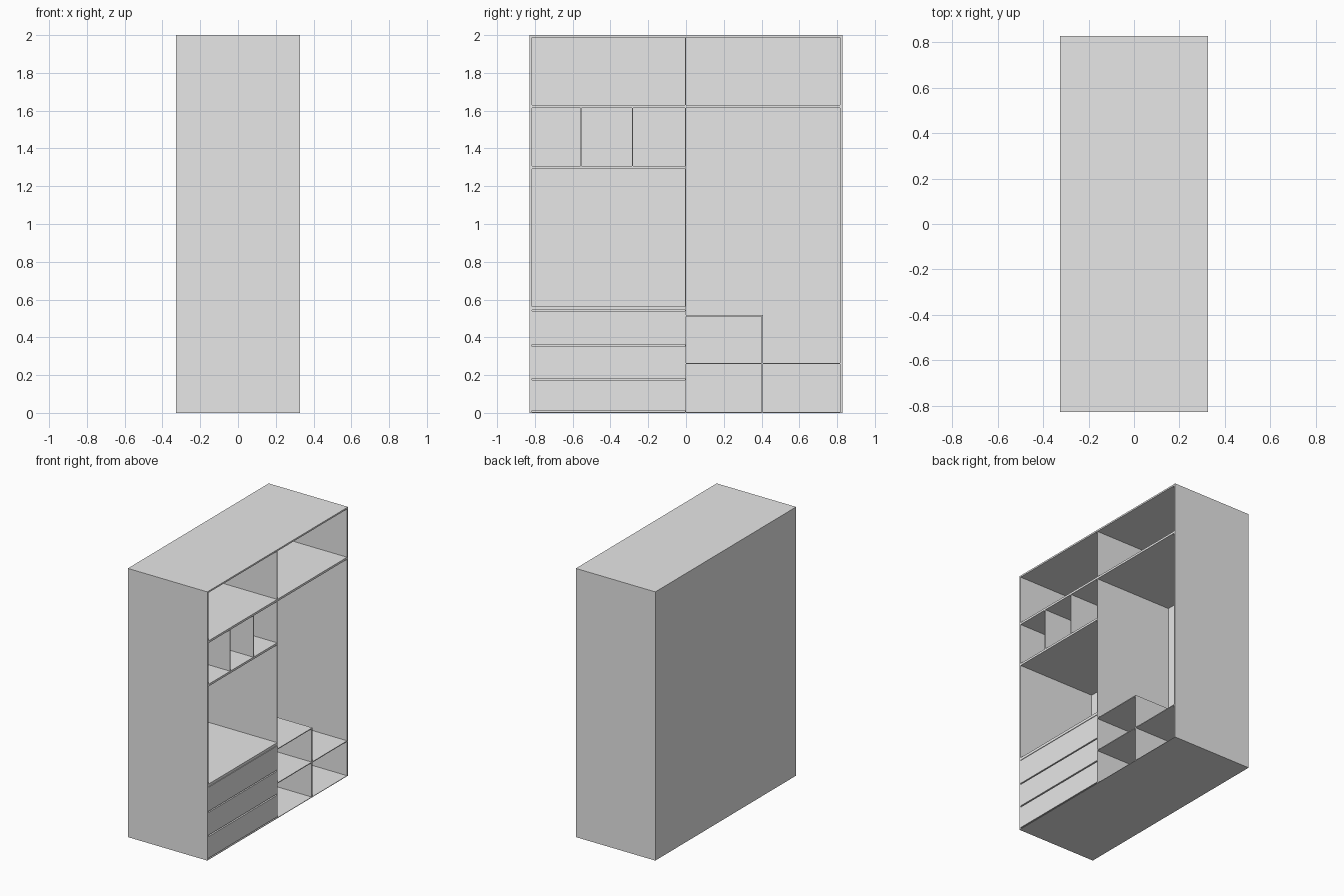
import bpy
import bmesh
from mathutils import Matrix, Vector

if "Cube" in bpy.data.objects:
    bpy.data.objects.remove(bpy.data.objects["Cube"])

grey = bpy.data.materials.new("light_grey")
grey.use_nodes = True
grey.diffuse_color = (0.8, 0.8, 0.8, 1)
grey.node_tree.nodes["Principled BSDF"].inputs["Base Color"].default_value = (0.8, 0.8, 0.8, 1)

# Overall extents; the open side faces +x
X, Y, H = 0.327, 0.828, 2.0
SIDE = 0.012            # carcass board
THIN = 0.006            # thin partition
BACK = -X + 0.02        # inner face of the back board
INNER = Y - SIDE


def board(name, x, y, z):
    """Box spanning the given (low, high) ranges."""
    low, high = (Vector(p) for p in zip(x, y, z))
    bm = bmesh.new()
    bmesh.ops.create_cube(bm, size=1, matrix=Matrix.Translation((low + high) / 2)
                          @ Matrix.Diagonal((high - low).to_4d()))
    mesh = bpy.data.meshes.new(name)
    bm.to_mesh(mesh)
    bm.free()
    mesh.materials.append(grey)
    obj = bpy.data.objects.new(name, mesh)
    bpy.context.collection.objects.link(obj)
    return obj


def upright(name, y, z, thick=THIN):
    board(name, (BACK, X), (y - thick / 2, y + thick / 2), z)


def shelf(name, y, top, thick):
    board(name, (BACK, X), y, (top - thick, top))


# Carcass
board("side_right", (-X, X), (-Y, -INNER), (0, H))
board("side_left", (-X, X), (INNER, Y), (0, H))
board("top_board", (-X, X), (-INNER, INNER), (H - SIDE, H))
board("back_board", (-X, BACK), (-INNER, INNER), (0, H - SIDE))
shelf("floor_board", (-INNER, INNER), 0.004, 0.004)

# Full-width shelf and centre dividers
shelf("upper_shelf", (-INNER, INNER), 1.63, 0.016)
upright("centre_divider", -0.003, (0, 1.614))
upright("upper_divider", -0.003, (1.63, H - SIDE))

# Pigeonholes
shelf("pigeonhole_shelf", (-INNER, -THIN), 1.307, 0.016)
for i, y in enumerate((-0.556, -0.283)):
    upright(f"pigeonhole_divider_{i + 1}", y, (1.307, 1.614))

# Drawers under a shelf
shelf("drawer_top", (-INNER, -THIN), 0.564, 0.02)
for i, (low, high) in enumerate(((0.012, 0.173), (0.183, 0.352), (0.361, 0.54))):
    board(f"drawer_front_{i + 1}", (X - 0.014, X), (-INNER, -THIN), (low, high))
    board(f"drawer_body_{i + 1}", (BACK, X - 0.014),
          (-INNER + 0.01, -THIN - 0.01), (low, high - 0.02))

# Cubbies
shelf("cubby_top", (0, 0.408), 0.517, THIN)
shelf("cubby_shelf", (0, INNER), 0.264, THIN)
upright("cubby_divider", 0.404, (0, 0.511), 0.008)
